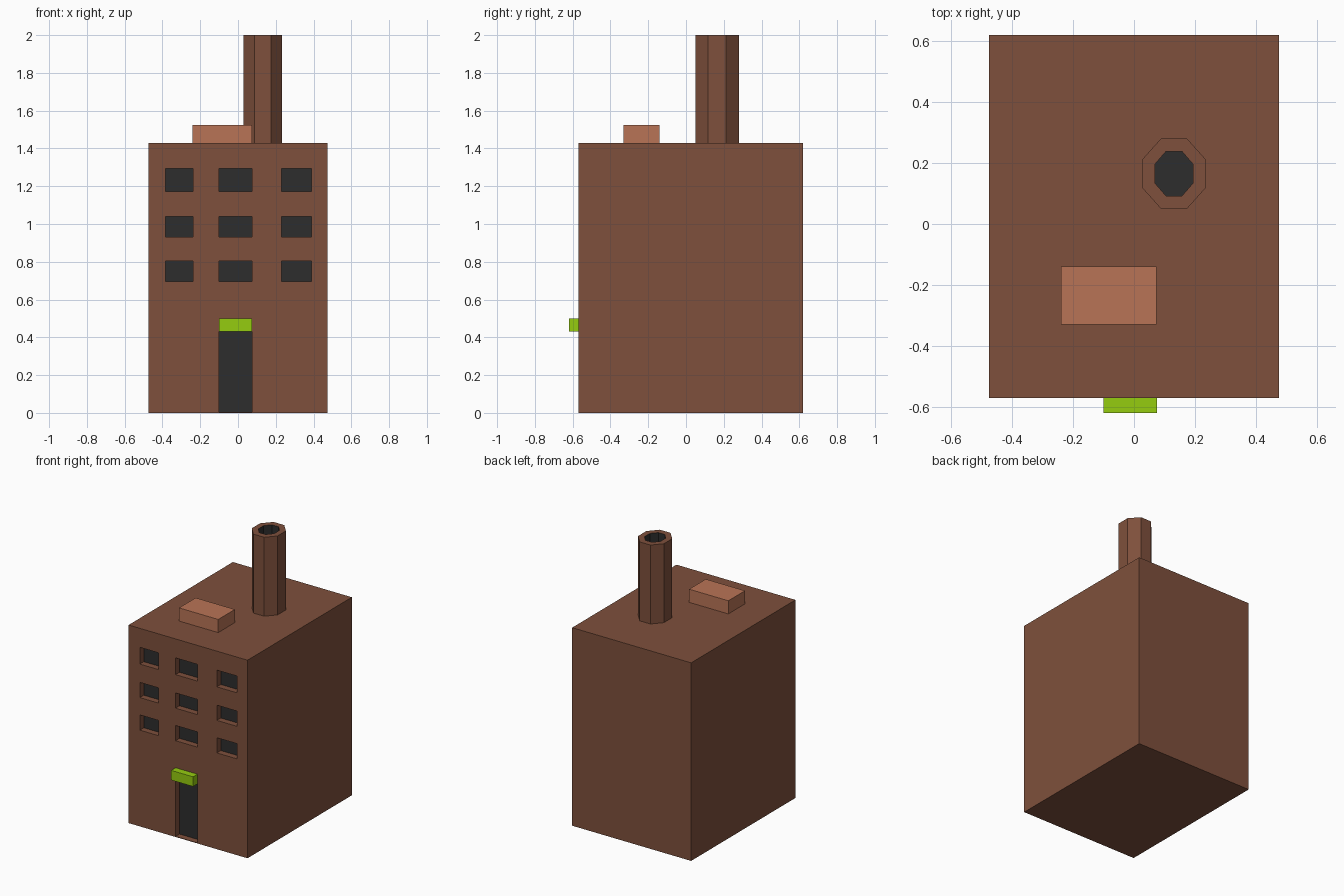
import bpy, bmesh, math
from mathutils import Vector, Matrix

if "Cube" in bpy.data.objects:
    bpy.data.objects.remove(bpy.data.objects["Cube"])


def material(name, rgb):
    m = bpy.data.materials.new(name)
    lin = [((c / 255 + 0.055) / 1.055) ** 2.4 for c in rgb]
    m.diffuse_color = (*lin, 1)
    m.use_nodes = True
    m.node_tree.nodes["Principled BSDF"].inputs["Base Color"].default_value = m.diffuse_color
    return m


brick = material("brick", (126, 80, 60))
dark = material("dark", (45, 45, 45))
clay = material("clay", (185, 116, 86))
green = material("green", (149, 204, 16))


def finish(name, bm, mats):
    bmesh.ops.recalc_face_normals(bm, faces=bm.faces)
    me = bpy.data.meshes.new(name)
    bm.to_mesh(me)
    bm.free()
    for m in mats:
        me.materials.append(m)
    ob = bpy.data.objects.new(name, me)
    bpy.context.collection.objects.link(ob)
    return ob


def box(name, lo, hi, mat):
    lo, hi = Vector(lo), Vector(hi)
    bm = bmesh.new()
    size = Matrix.Diagonal((*(hi - lo), 1))
    bmesh.ops.create_cube(bm, size=1, matrix=Matrix.Translation((lo + hi) / 2) @ size)
    return finish(name, bm, [mat])


# Building: facade grid with recessed windows and door, then extruded to the back
FRONT, BACK, RECESS = -0.57, 0.62, 0.045
xs = [-0.475, -0.385, -0.237, -0.10, 0.075, 0.23, 0.39, 0.475]
zs = [0, 0.004, 0.43, 0.695, 0.805, 0.93, 1.04, 1.172, 1.293, 1.43]
openings = {(i, j) for i in (1, 3, 5) for j in (3, 5, 7)} | {(3, 1)}

bm = bmesh.new()
grid = [[bm.verts.new((x, FRONT, z)) for z in zs] for x in xs]
recessed = []
for i in range(len(xs) - 1):
    for j in range(len(zs) - 1):
        f = bm.faces.new((grid[i][j], grid[i + 1][j], grid[i + 1][j + 1], grid[i][j + 1]))
        if (i, j) in openings:
            recessed.append(f)
border = [e for e in bm.edges if e.is_boundary]
ret = bmesh.ops.extrude_edge_only(bm, edges=border)["geom"]
bmesh.ops.translate(bm, vec=(0, BACK - FRONT, 0),
                    verts=[g for g in ret if isinstance(g, bmesh.types.BMVert)])
bmesh.ops.holes_fill(bm, edges=[e for e in bm.edges if e.is_boundary], sides=0)
bmesh.ops.inset_individual(bm, faces=recessed, thickness=0, depth=0)
for f in recessed:
    f.material_index = 1
    bmesh.ops.translate(bm, vec=(0, RECESS, 0), verts=f.verts[:])
finish("building", bm, [brick, dark])

# Door canopy and roof block
box("door_canopy", (-0.10, -0.62, 0.43), (0.075, FRONT, 0.50), green)
box("roof_block", (-0.24, -0.33, 1.43), (0.073, -0.14, 1.525), clay)

# Octagonal chimney with a dark flue: rings of (x half-width, y half-width, z)
rings = [(0.103, 0.115, 1.43), (0.103, 0.115, 2.0), (0.063, 0.073, 2.0), (0.063, 0.073, 1.75)]
bm = bmesh.new()
loops = []
for rx, ry, z in rings:
    k = 1 / math.cos(math.pi / 8)
    angles = [math.pi / 8 + n * math.pi / 4 for n in range(8)]
    loops.append([bm.verts.new((0.131 + rx * k * math.cos(a), 0.165 + ry * k * math.sin(a), z))
                  for a in angles])
for r in range(3):
    for n in range(8):
        m = (n + 1) % 8
        f = bm.faces.new((loops[r][n], loops[r][m], loops[r + 1][m], loops[r + 1][n]))
        f.material_index = int(r == 2)
bm.faces.new(loops[0])
bm.faces.new(loops[3]).material_index = 1
finish("chimney", bm, [brick, dark])
